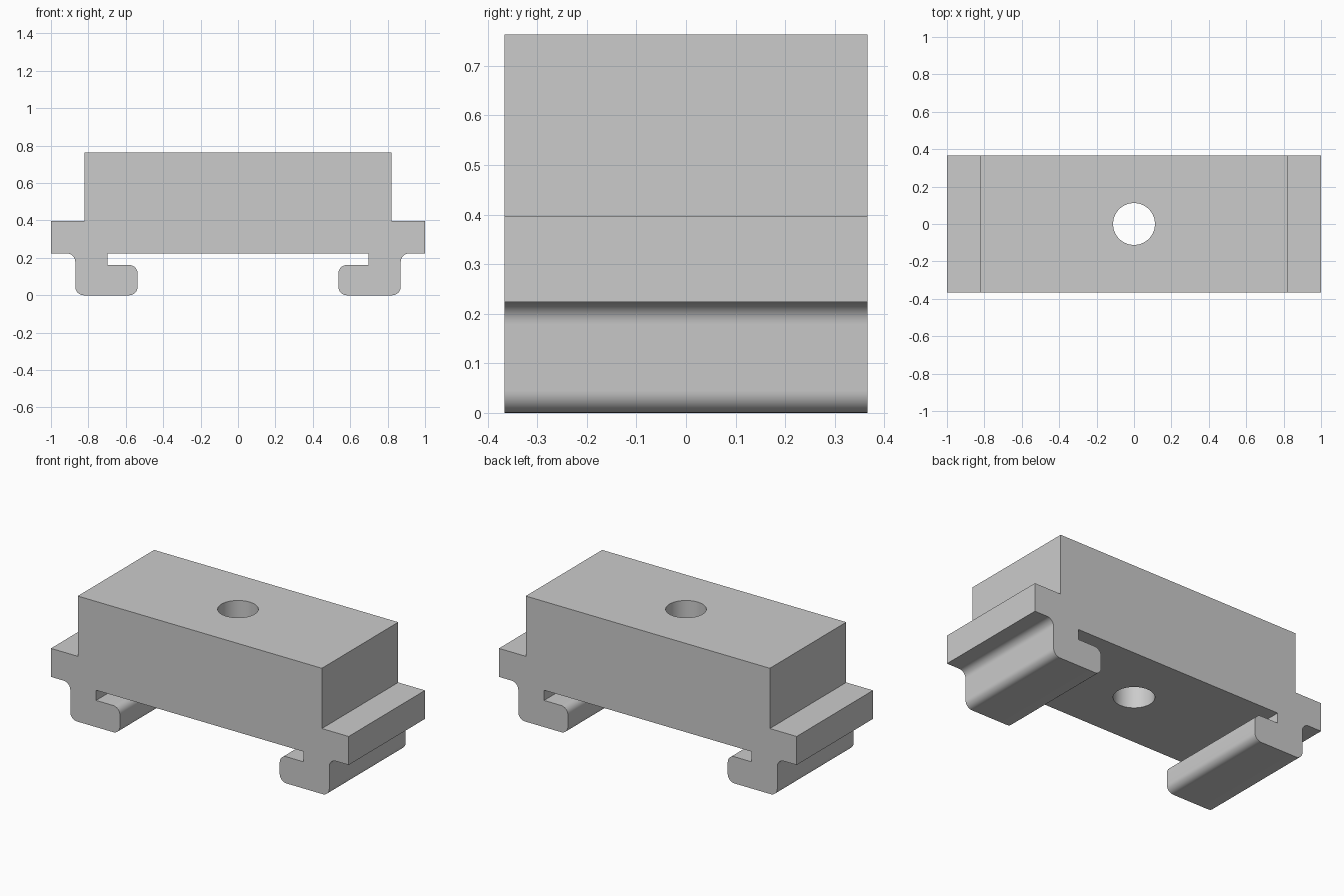
import bpy
import bmesh
import math
from mathutils import Vector

cube = bpy.data.objects.get("Cube")
if cube:
    bpy.data.objects.remove(cube, do_unlink=True)

DEPTH = 0.733
HOLE_RADIUS = 0.112
FILLET = 0.045

grey = bpy.data.materials.new("plain grey")
grey.use_nodes = True
colour = (0.6, 0.6, 0.6, 1)
grey.diffuse_color = colour
grey.node_tree.nodes["Principled BSDF"].inputs["Base Color"].default_value = colour


def fillet(before, corner, after, radius, steps=8):
    """Points of an arc rounding a right-angled corner, inner or outer."""
    corner = Vector(corner)
    a = (Vector(before) - corner).normalized() * radius
    b = (Vector(after) - corner).normalized() * radius
    angles = [math.pi / 2 * i / steps for i in range(steps + 1)]
    return [corner + a * (1 - math.sin(t)) + b * (1 - math.cos(t)) for t in angles]


# Half outline from the top edge round the flange and hook: x, z, rounded
outline = [
    (0.82, 0.763, False), (0.82, 0.397, False),
    (1.0, 0.397, False), (1.0, 0.224, False),
    (0.87, 0.224, True), (0.87, 0, True),
    (0.537, 0, True), (0.537, 0.162, True),
    (0.697, 0.162, False), (0.697, 0.224, False),
]
half = []
for i, (x, z, rounded) in enumerate(outline):
    if rounded:
        half += fillet(outline[i - 1][:2], (x, z), outline[i + 1][:2], FILLET)
    else:
        half.append(Vector((x, z)))
profile = half + [Vector((-p.x, p.y)) for p in reversed(half)]

# Clip body: mirrored outline extruded front to back
bm = bmesh.new()
face = bm.faces.new([bm.verts.new((p.x, -DEPTH / 2, p.y)) for p in profile])
extruded = bmesh.ops.extrude_face_region(bm, geom=[face])["geom"]
moved = [v for v in extruded if isinstance(v, bmesh.types.BMVert)]
bmesh.ops.translate(bm, verts=moved, vec=(0, DEPTH, 0))
bmesh.ops.recalc_face_normals(bm, faces=bm.faces)
mesh = bpy.data.meshes.new("clip_body")
bm.to_mesh(mesh)
bm.free()
mesh.materials.append(grey)
body = bpy.data.objects.new("clip_body", mesh)
bpy.context.collection.objects.link(body)

# Vertical bolt hole
bpy.ops.mesh.primitive_cylinder_add(vertices=64, radius=HOLE_RADIUS, depth=2, location=(0, 0, 0.5))
cutter = bpy.context.object
cutter.name = "hole_cutter"
cutter.data.materials.append(grey)
hole = body.modifiers.new("bolt_hole", "BOOLEAN")
hole.operation = "DIFFERENCE"
hole.solver = "EXACT"
hole.object = cutter

# Apply the cut, then smooth only the rounded surfaces
bpy.ops.object.select_all(action="DESELECT")
body.select_set(True)
bpy.context.view_layer.objects.active = body
bpy.ops.object.modifier_apply(modifier=hole.name)
bpy.data.objects.remove(cutter, do_unlink=True)
bpy.ops.object.shade_smooth_by_angle(angle=math.radians(30))
